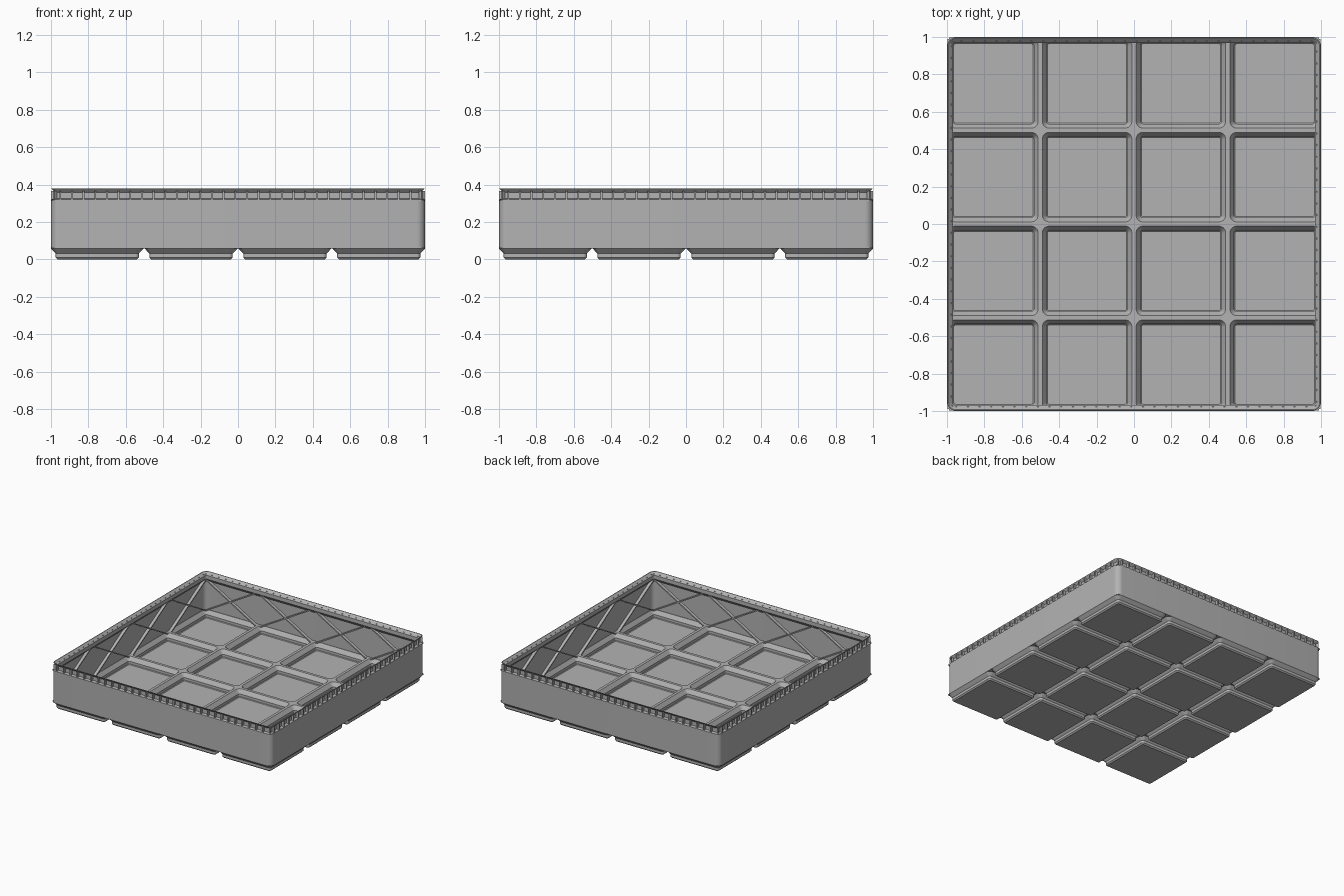
import bpy, bmesh, math
from mathutils import Matrix, Vector

if "Cube" in bpy.data.objects:
    bpy.data.objects.remove(bpy.data.objects["Cube"])

PITCH = 0.5015      # spacing of the feet
RADIUS = 0.0448     # outer corner radius
SEG = 8             # segments per rounded corner

gray = bpy.data.materials.new("light gray")
gray.diffuse_color = (0.45, 0.45, 0.45, 1)
gray.use_nodes = True
gray.node_tree.nodes["Principled BSDF"].inputs["Base Color"].default_value = gray.diffuse_color


def finish(name, bm):
    bmesh.ops.remove_doubles(bm, verts=bm.verts, dist=1e-5)
    bmesh.ops.recalc_face_normals(bm, faces=bm.faces)
    mesh = bpy.data.meshes.new(name)
    bm.to_mesh(mesh)
    bm.free()
    mesh.materials.append(gray)
    ob = bpy.data.objects.new(name, mesh)
    bpy.context.collection.objects.link(ob)
    bpy.ops.object.select_all(action='DESELECT')
    ob.select_set(True)
    bpy.context.view_layer.objects.active = ob
    bpy.ops.object.shade_smooth_by_angle(angle=math.radians(25))
    return ob


def ring(bm, half, r, z, cx=0, cy=0):
    """Rounded square of vertices; r = 0 collapses each corner to a point."""
    out = []
    for q, (sx, sy) in enumerate(((1, 1), (-1, 1), (-1, -1), (1, -1))):
        for i in range(SEG + 1):
            a = math.pi / 2 * (q + i / SEG)
            x = cx + sx * (half - r) + r * math.cos(a)
            y = cy + sy * (half - r) + r * math.sin(a)
            # keep the corner cells inside the rounded outline
            k = 1 - RADIUS
            dx, dy = abs(x) - k, abs(y) - k
            if dx > 0 and dy > 0 and math.hypot(dx, dy) > RADIUS:
                f = RADIUS / math.hypot(dx, dy)
                x, y = math.copysign(k + dx * f, x), math.copysign(k + dy * f, y)
            out.append(bm.verts.new((max(-1, min(1, x)), max(-1, min(1, y)), z)))
    return out


def bridge(bm, a, b):
    n = len(a)
    for i in range(n):
        j = (i + 1) % n
        bm.faces.new((a[i], a[j], b[j], b[i]))


def loft(bm, profile, cx=0, cy=0, cap=False, closed=False):
    rings = [ring(bm, h, r, z, cx, cy) for h, r, z in profile]
    for a, b in zip(rings, rings[1:]):
        bridge(bm, a, b)
    if closed:
        bridge(bm, rings[-1], rings[0])
    if cap:
        bm.faces.new(rings[-1])


def prism(bm, pts, d0, d1, rot):
    """Extrude (along, z) points from depth d0 to d1 on the wall turned by rot."""
    m = Matrix.Rotation(rot, 3, 'Z')
    a = [bm.verts.new(m @ Vector((x, -d0, z))) for x, z in pts]
    b = [bm.verts.new(m @ Vector((x, -d1, z))) for x, z in pts]
    bm.faces.new(a)
    bm.faces.new(b[::-1])
    bridge(bm, a, b)


# hollow feet: outer stepped shell below, matching pocket above
bm = bmesh.new()
outer = [(PITCH / 2, 0, 0.0567), (0.2478, RADIUS, 0.0567), (0.2222, 0.0191, 0.031),
         (0.2222, 0.0191, 0.0095), (0.2127, 0.0096, 0.0)]
inner = [(PITCH / 2, 0, 0.0655), (0.2395, 0.0365, 0.0655), (0.2165, 0.0135, 0.0335),
         (0.2165, 0.0135, 0.0125), (0.2115, 0.0085, 0.0075)]
for i in range(4):
    for j in range(4):
        cx, cy = (i - 1.5) * PITCH, (j - 1.5) * PITCH
        loft(bm, outer, cx, cy, cap=True)
        loft(bm, inner, cx, cy, cap=True)
finish("feet_and_floor", bm)

# thin wall with a stepped stacking lip, grooved on the outside
bm = bmesh.new()
wall = [(1.0, 0.0567), (1.0, 0.32), (0.979, 0.325), (0.979, 0.358), (0.998, 0.378),
        (0.992, 0.379), (0.969, 0.356), (0.969, 0.325), (0.994, 0.298), (0.994, 0.0567)]
loft(bm, [(h, RADIUS - (1 - h), z) for h, z in wall], closed=True)
finish("wall_and_lip", bm)

# short uprights bridging the groove under the lip
bm = bmesh.new()
for side in range(4):
    rot = side * math.pi / 2
    for n in range(31):
        x = -0.9505 + n * 0.0624
        w = 0.005
        prism(bm, [(x - w, 0.318), (x + w, 0.318), (x + w, 0.366), (x - w, 0.366)],
              0.975, 0.9985, rot)
    # one upright on the rounded corner
    d = math.sqrt(2) * (1 - RADIUS) + RADIUS
    prism(bm, [(-w, 0.318), (w, 0.318), (w, 0.366), (-w, 0.366)],
          d - 0.025, d - 0.0015, rot + math.pi / 4)
finish("lip_uprights", bm)

# crossed diagonal ribs inside each wall panel
bm = bmesh.new()
for side in range(4):
    for i in range(4):
        c = (i - 1.5) * PITCH
        for s in (-1, 1):
            x0, x1, w = c - s * 0.228, c + s * 0.228, 0.009
            prism(bm, [(x0 - w, 0.058), (x0 + w, 0.058), (x1 + w, 0.32), (x1 - w, 0.32)],
                  0.9705, 0.997, side * math.pi / 2)
finish("wall_ribs", bm)
